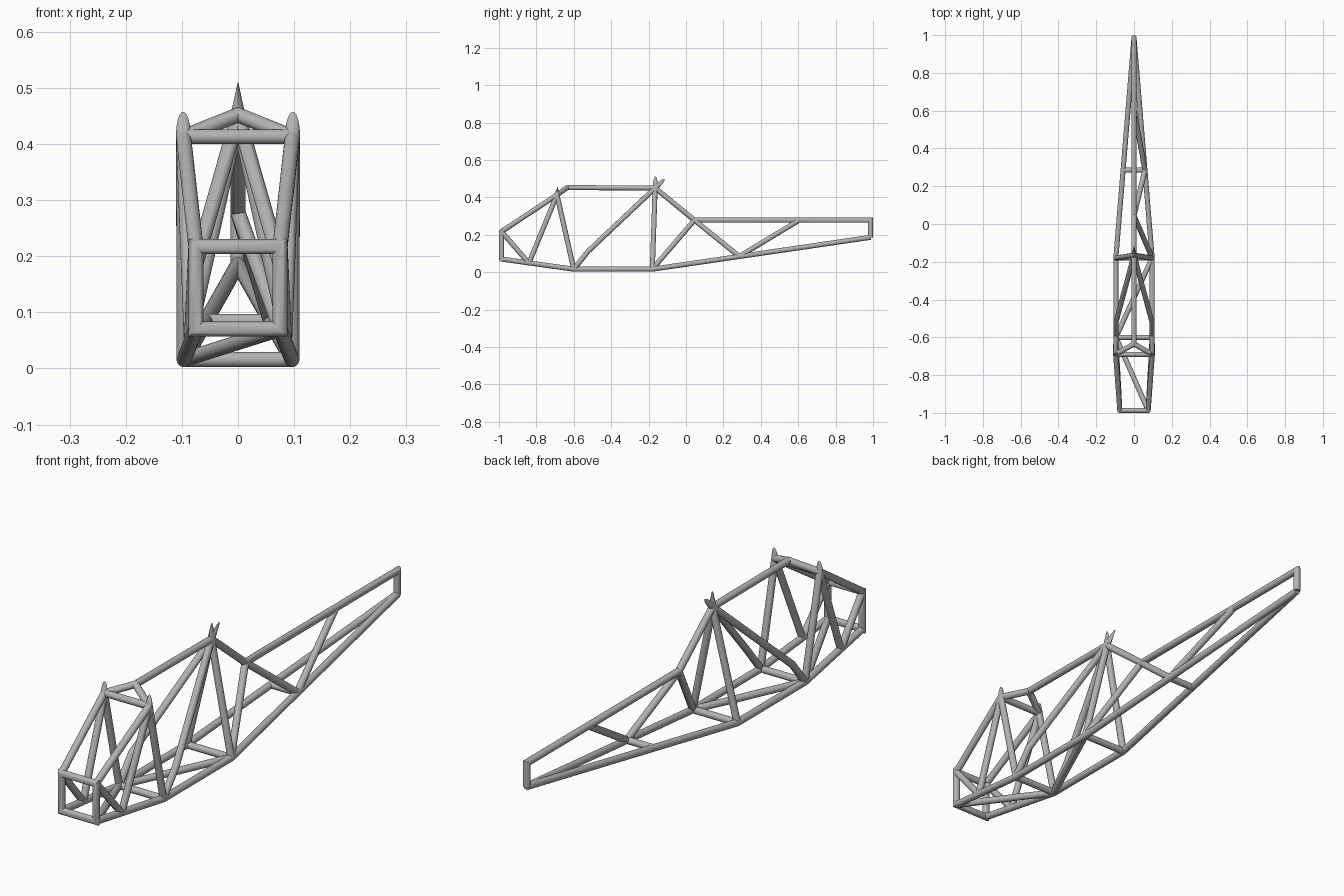
import bpy, bmesh, math
from mathutils import Vector

cube = bpy.data.objects.get("Cube")
if cube:
    bpy.data.objects.remove(cube)

RADIUS = 0.0135
SIDES = 20

steel = bpy.data.materials.new("grey_steel")
steel.use_nodes = True
grey = (0.45, 0.45, 0.45, 1)
steel.diffuse_color = grey
steel.node_tree.nodes["Principled BSDF"].inputs["Base Color"].default_value = grey


def tube(name, points, closed=False):
    """Sweep a round tube along straight segments with true mitred corners."""
    pts = [Vector(p) for p in points]
    n = len(pts)
    segs = n if closed else n - 1
    dirs = [(pts[(i + 1) % n] - pts[i]).normalized() for i in range(segs)]

    def plane_normal(i):
        if closed:
            return dirs[i - 1] + dirs[i]
        return dirs[max(i - 1, 0)] + dirs[min(i, segs - 1)]

    def slide(co, d, i):
        normal = plane_normal(i)
        return co + d * ((pts[i] - co).dot(normal) / d.dot(normal))

    u = dirs[0].orthogonal().normalized()
    v = dirs[0].cross(u)
    ring = []
    for k in range(SIDES):
        a = math.tau * k / SIDES
        co = pts[0] + RADIUS * (u * math.cos(a) + v * math.sin(a))
        ring.append(slide(co, dirs[0], 0))

    bm = bmesh.new()
    rings = [[bm.verts.new(c) for c in ring]]
    for i in range(1, n):
        ring = [slide(c, dirs[i - 1], i) for c in ring]
        rings.append([bm.verts.new(c) for c in ring])
    for i in range(segs):
        a, b = rings[i], rings[(i + 1) % n]
        for k in range(SIDES):
            j = (k + 1) % SIDES
            bm.faces.new((a[k], a[j], b[j], b[k]))
    if not closed:
        bm.faces.new(rings[0][::-1])
        bm.faces.new(rings[-1])
    bmesh.ops.recalc_face_normals(bm, faces=bm.faces)
    mesh = bpy.data.meshes.new(name)
    bm.to_mesh(mesh)
    bm.free()
    mesh.materials.append(steel)
    obj = bpy.data.objects.new(name, mesh)
    bpy.context.collection.objects.link(obj)
    bpy.ops.object.select_all(action="DESELECT")
    obj.select_set(True)
    bpy.context.view_layer.objects.active = obj
    bpy.ops.object.shade_smooth_by_angle(angle=math.radians(30))
    return obj


def flip(p):
    return (-p[0], p[1], p[2])


def pair(name, points):
    tube("left_" + name, points)
    tube("right_" + name, [flip(p) for p in points])


# Frame joints on the +x side and on the centre line
nose_top = (0.075, -0.9865, 0.217)
nose_low = (0.075, -0.9865, 0.07)
nose_foot = (0.083, -0.84, 0.048)
screen_top = (0.097, -0.69, 0.413)
floor_front = (0.096, -0.6, 0.016)
floor_rear = (0.096, -0.18, 0.016)
brace_knee = (0.096, -0.522, 0.113)
boom_mid = (0.058, 0.285, 0.084)
roof_front = (0, -0.635, 0.452)
mast_top = (0, -0.165, 0.45)
spine_front = (0, 0.045, 0.278)
spine_mid = (0, 0.605, 0.278)
tail_top = (0, 0.9865, 0.278)
tail_low = (0, 0.9865, 0.186)

# Nose frame and long side rails
tube("nose_frame", [nose_top, nose_low, flip(nose_low), flip(nose_top)], closed=True)
pair("lower_rail", [nose_low, floor_front, floor_rear, tail_low])
pair("screen_rail", [nose_top, screen_top])
pair("nose_brace", [nose_top, nose_foot])
pair("screen_strut", [nose_foot, screen_top, floor_front])

# Cross bars
for name, joint in (("screen_cross_bar", screen_top), ("floor_front_bar", floor_front),
                    ("floor_rear_bar", floor_rear), ("boom_cross_bar", boom_mid)):
    tube(name, [joint, flip(joint)])

# Roof and mast
tube("roof_bow", [screen_top, roof_front, flip(screen_top)])
tube("roof_beam", [roof_front, mast_top])
tube("mast_legs", [floor_rear, mast_top, flip(floor_rear)])
tube("mast_front_brace", [floor_front, brace_knee, mast_top, flip(brace_knee), flip(floor_front)])

# Tail boom
tube("tail_spine", [mast_top, spine_front, tail_top, tail_low])
tube("boom_front_brace", [floor_rear, spine_front])
tube("boom_middle_brace", [spine_front, boom_mid])
tube("boom_rear_brace", [boom_mid, spine_mid])

# Floor diagonals
tube("nose_floor_diagonal", [nose_low, flip(floor_front)])
tube("cabin_floor_diagonal", [flip(floor_front), floor_rear])
